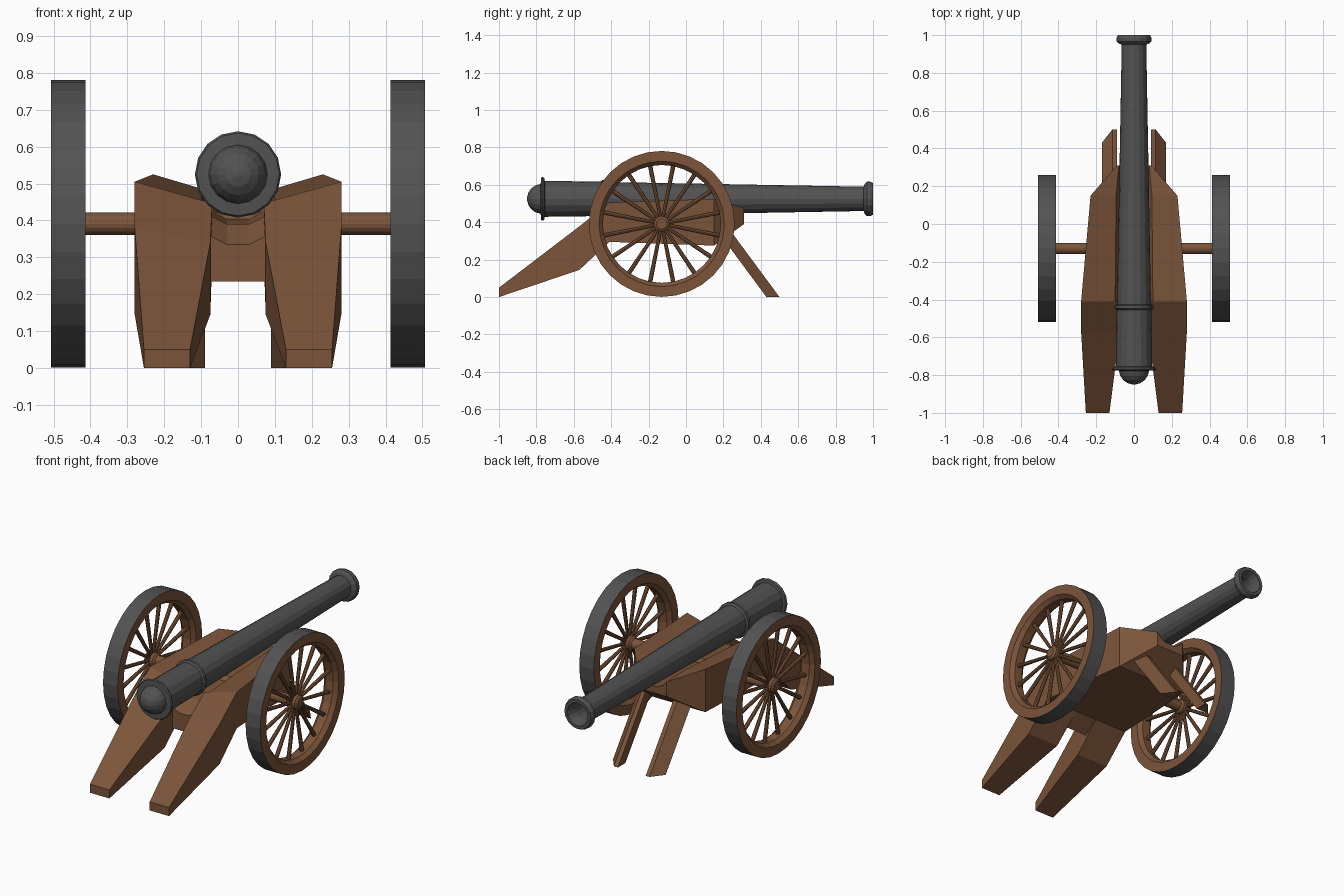
import bpy, bmesh, math
from mathutils import Matrix, Vector

if "Cube" in bpy.data.objects:
    bpy.data.objects.remove(bpy.data.objects["Cube"], do_unlink=True)


def material(name, color):
    m = bpy.data.materials.new(name)
    m.use_nodes = True
    m.diffuse_color = color
    bsdf = next(n for n in m.node_tree.nodes if n.type == 'BSDF_PRINCIPLED')
    bsdf.inputs["Base Color"].default_value = color
    bsdf.inputs["Roughness"].default_value = 0.8
    return m


WOOD = material("brown wood", (0.2, 0.09, 0.042, 1))
IRON = material("dark iron", (0.085, 0.085, 0.085, 1))


def finish(bm, name, *mats):
    bmesh.ops.recalc_face_normals(bm, faces=bm.faces)
    mesh = bpy.data.meshes.new(name)
    bm.to_mesh(mesh)
    bm.free()
    for m in mats:
        mesh.materials.append(m)
    ob = bpy.data.objects.new(name, mesh)
    bpy.context.collection.objects.link(ob)
    return ob


def loft(bm, rings, closed=False):
    """Skin a row of equal-length point rings, with end caps unless closed."""
    vs = [[bm.verts.new(p) for p in r] for r in rings]
    n = len(vs[0])
    for a, b in zip(vs, vs[1:] + vs[:1] if closed else vs[1:]):
        for i in range(n):
            j = (i + 1) % n
            bm.faces.new((a[i], a[j], b[j], b[i]))
    if not closed:
        bm.faces.new(vs[0])
        bm.faces.new(vs[-1])


def lathe(bm, profile, sides, axis, center, closed=False):
    """Turn (radius, position) points around the x or y axis."""
    rings = []
    for r, t in profile:
        ring = []
        for i in range(sides):
            a = 2 * math.pi * i / sides
            s, c = r * math.sin(a), r * math.cos(a)
            p = (t, s, c) if axis == 'X' else (s, t, c)
            ring.append(Vector(p) + Vector(center))
        rings.append(ring)
    loft(bm, rings, closed)


# Barrel: round knob, breech ring, reinforce band, taper, flared muzzle, bore
knob = [(0.08 * math.sin(a), -0.77 - 0.08 * math.cos(a))
        for a in (math.radians(d) for d in (6, 25, 45, 65, 85))]
barrel = knob + [
    (0.112, -0.775), (0.117, -0.768), (0.112, -0.758), (0.096, -0.755),
    (0.092, -0.455), (0.102, -0.448), (0.102, -0.432), (0.09, -0.425),
    (0.065, 0.95), (0.08, 0.955), (0.092, 0.967), (0.092, 0.985),
    (0.085, 1.0), (0.066, 1.0), (0.05, 0.95), (0.05, 0.75)]
bm = bmesh.new()
lathe(bm, barrel, 16, 'Y', (0, 0, 0.525))
finish(bm, "barrel", IRON)

# Carriage body: y, outer x, bottom z, outer top z, inner x, inner top z, groove z
stations = [
    (-0.50, 0.270, 0.235, 0.415, 0.085, 0.375, 0.345),
    (-0.41, 0.280, 0.295, 0.505, 0.100, 0.455, 0.400),
    (0.15, 0.230, 0.275, 0.525, 0.095, 0.485, 0.430),
    (0.31, 0.090, 0.390, 0.475, 0.080, 0.465, 0.440)]
bm = bmesh.new()
rings = []
for y, xo, zb, zt, xi, zi, zg in stations:
    half = [(xo, zb), (xo, zt), (xi, zi), (0.07, zg + 0.01), (0.03, zg - 0.01)]
    pts = half + [(-x, z) for x, z in reversed(half)]
    rings.append([(x, y, z) for x, z in pts])
loft(bm, rings)
finish(bm, "carriage_body", WOOD)

AXLE_Y, AXLE_Z = -0.13, 0.391
for side, s in (("left", 1), ("right", -1)):
    # Long trail leg, tapering to the ground
    bm = bmesh.new()
    trail = [(-1.0, 0.13, 0.255, 0.0, 0.05, 0.05),
             (-0.57, 0.075, 0.28, 0.145, 0.378, 0.34),
             (-0.41, 0.07, 0.28, 0.295, 0.505, 0.447)]
    loft(bm, [[(s * xi, y, zb), (s * xo, y, zb), (s * xo, y, zt), (s * xi, y, zi)]
              for y, xi, xo, zb, zt, zi in trail])
    finish(bm, side + "_trail_leg", WOOD)

    # Slanted prop leg with one cut corner
    bm = bmesh.new()
    foot = [(0.09, 0.5), (0.115, 0.5), (0.17, 0.43), (0.09, 0.43)]
    loft(bm, [[(s * x, y - 0.74 * z, z) for x, y in foot] for z in (0.0, 0.38)])
    finish(bm, side + "_prop_leg", WOOD)

    # Wheel rim: wooden felloe with an iron tread
    bm = bmesh.new()
    rim = [(0.335, 0.413), (0.39, 0.413), (0.39, 0.507), (0.335, 0.507),
           (0.315, 0.485), (0.315, 0.435)]
    lathe(bm, [(r, s * x) for r, x in rim], 32, 'X', (0, AXLE_Y, AXLE_Z), True)
    for f in bm.faces:
        d = f.calc_center_median() - Vector((0, AXLE_Y, AXLE_Z))
        f.material_index = 1 if math.hypot(d.y, d.z) > 0.38 else 0
    finish(bm, side + "_wheel_rim", WOOD, IRON)

    # Spokes
    bm = bmesh.new()
    count = 16
    for i in range(count):
        a = 2 * math.pi * (i + 0.5) / count
        m = (Matrix.Translation((s * 0.46, AXLE_Y, AXLE_Z))
             @ Matrix.Rotation(a, 4, 'X') @ Matrix.Translation((0, 0, 0.175)))
        bmesh.ops.create_cone(bm, cap_ends=True, segments=8, radius1=0.009,
                              radius2=0.012, depth=0.31, matrix=m)
    finish(bm, side + "_wheel_spokes", WOOD)

    # Hub
    bm = bmesh.new()
    hub = [(0.03, 0.425), (0.042, 0.435), (0.042, 0.485), (0.028, 0.495)]
    lathe(bm, [(r, s * x) for r, x in hub], 16, 'X', (0, AXLE_Y, AXLE_Z))
    finish(bm, side + "_wheel_hub", WOOD)

# Axle
bm = bmesh.new()
lathe(bm, [(0.03, -0.46), (0.03, 0.46)], 16, 'X', (0, AXLE_Y, AXLE_Z))
finish(bm, "axle", WOOD)
